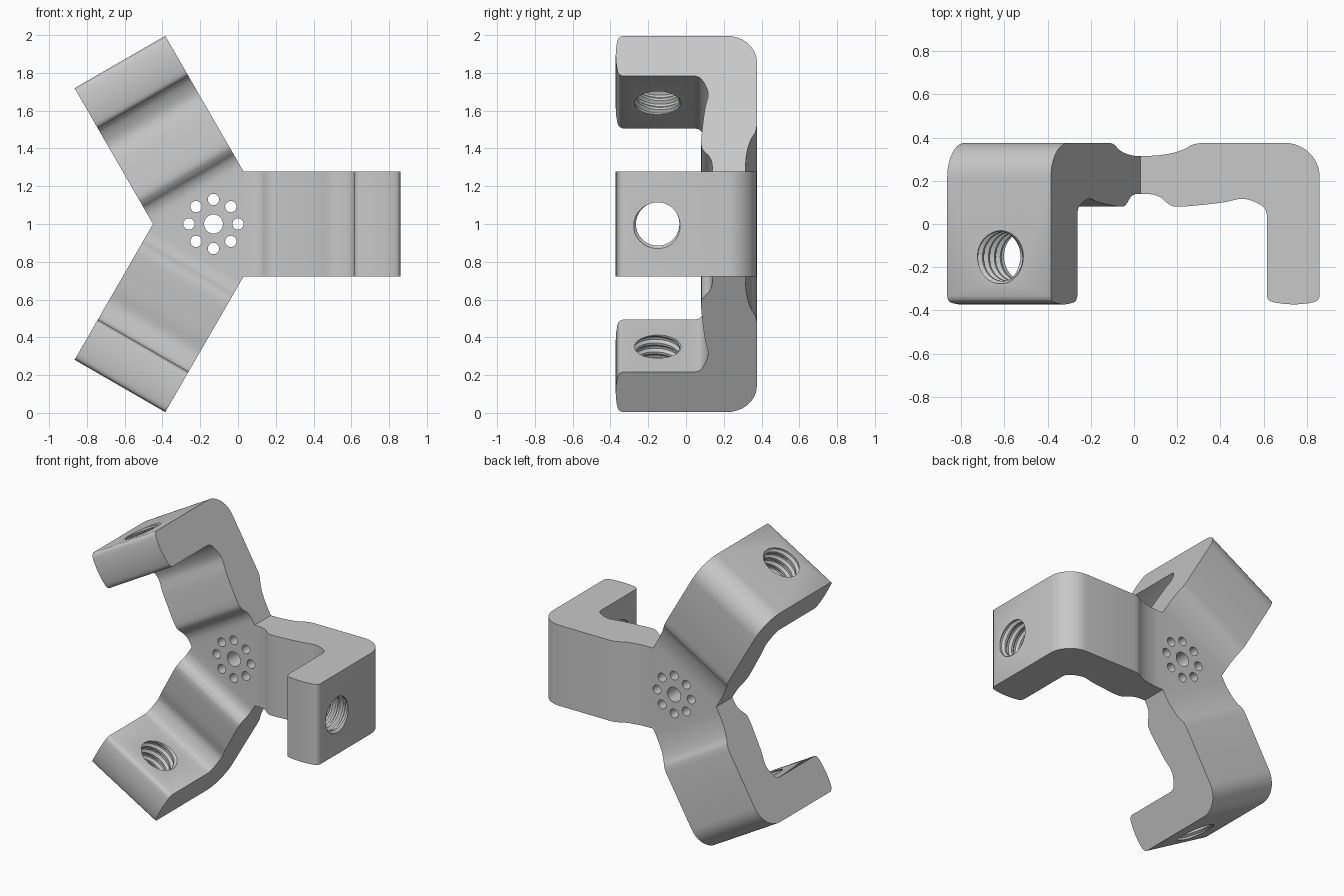
import bpy, bmesh
from math import sin, cos, pi, radians
from mathutils import Vector, Matrix

old = bpy.data.objects.get("Cube")
if old:
    bpy.data.objects.remove(old, do_unlink=True)

HALF_W = 0.277                      # half width of each arm
HUB = Matrix.Translation((-0.13, 0, 1.0))
ARMS = [HUB @ Matrix.Rotation(-radians(a), 4, 'Y') for a in (0, 120, 240)]

metal = bpy.data.materials.new("light_grey_metal")
metal.use_nodes = True
metal.diffuse_color = (0.58, 0.58, 0.58, 1)
metal.node_tree.nodes["Principled BSDF"].inputs["Base Color"].default_value = (0.58, 0.58, 0.58, 1)


def spline(pts, steps=4):
    """Smooth curve through the points."""
    p = [Vector(q) for q in pts]
    p = [2 * p[0] - p[1]] + p + [2 * p[-1] - p[-2]]
    out = []
    for a, b, c, d in zip(p, p[1:], p[2:], p[3:]):
        for s in range(steps):
            t = s / steps
            out.append(0.5 * (2 * b + (c - a) * t + (2 * a - 5 * b + 4 * c - d) * t ** 2
                              + (3 * b - a - 3 * c + d) * t ** 3))
    return out + [p[-2]]


def arc(cx, cy, rx, ry, start, end, n):
    angles = [radians(start + (end - start) * i / n) for i in range(n + 1)]
    return [Vector((cx + rx * cos(a), cy + ry * sin(a))) for a in angles]


def make_object(name, bm):
    mesh = bpy.data.meshes.new(name)
    bm.to_mesh(mesh)
    bm.free()
    obj = bpy.data.objects.new(name, mesh)
    bpy.context.collection.objects.link(obj)
    return obj


# Arm side profile: distance from hub axis, depth
profile = [Vector((-0.1, 0.315))]
profile += spline([(0.16, 0.315), (0.23, 0.317), (0.3, 0.327), (0.36, 0.345), (0.4, 0.367), (0.44, 0.375)])
profile += arc(0.83, 0.215, 0.16, 0.16, 90, 0, 12)
profile += spline([(0.99, -0.335), (0.975, -0.357), (0.93, -0.368), (0.87, -0.372),
                   (0.81, -0.368), (0.76, -0.357), (0.745, -0.335)])
profile += spline([(0.745, 0.045), (0.733, 0.075), (0.69, 0.102), (0.63, 0.117), (0.55, 0.101),
                   (0.46, 0.09), (0.33, 0.08), (0.285, 0.096), (0.255, 0.122), (0.215, 0.137), (0.16, 0.14)])
profile += [Vector((-0.1, 0.14))]


def add_arm(bm, matrix):
    """Extrude the profile and trim it to its third of the hub."""
    part = bmesh.new()
    face = part.faces.new([part.verts.new((p.x, p.y, -HALF_W)) for p in profile])
    ext = bmesh.ops.extrude_face_region(part, geom=[face])
    moved = [g for g in ext["geom"] if isinstance(g, bmesh.types.BMVert)]
    bmesh.ops.translate(part, verts=moved, vec=(0, 0, 2 * HALF_W))
    for side in (1, -1):
        bmesh.ops.bisect_plane(part, geom=part.verts[:] + part.edges[:] + part.faces[:],
                               plane_co=(0, 0, 0), plane_no=(-sin(pi / 3), 0, side * cos(pi / 3)),
                               clear_outer=True)
    part.transform(matrix)
    mesh = bpy.data.meshes.new("arm_part")
    part.to_mesh(mesh)
    part.free()
    bm.from_mesh(mesh)
    bpy.data.meshes.remove(mesh)


def add_thread(bm, matrix, seg=40, pitch=0.055, turns=6):
    """Helical cutter for the threaded hole, running along the arm."""
    radii = (0.13, 0.13, 0.115, 0.115)
    rows = []
    for k in range(4 * turns + 1):
        row = []
        for j in range(seg):
            a, r = 2 * pi * j / seg, radii[k % 4]
            row.append(bm.verts.new(matrix @ Vector((0.67 + pitch * (k / 4 + j / seg),
                                                     -0.15 + r * cos(a), r * sin(a)))))
        rows.append(row)
    faces = []
    for k in range(4 * turns):
        for j in range(seg - 1):
            faces.append(bm.faces.new((rows[k][j], rows[k][j + 1], rows[k + 1][j + 1], rows[k + 1][j])))
        if k + 5 <= 4 * turns:
            faces.append(bm.faces.new((rows[k][-1], rows[k + 4][0], rows[k + 5][0], rows[k + 1][-1])))
    # Cone caps on both open ends
    tips = [bm.verts.new(matrix @ Vector((x, -0.15, 0))) for x in (0.64, 1.12)]
    rim = {e for f in faces for e in f.edges if e.is_boundary}
    for e in rim:
        mid = matrix.inverted() @ ((e.verts[0].co + e.verts[1].co) / 2)
        bm.faces.new((e.verts[0], e.verts[1], tips[0] if mid.x < 0.85 else tips[1]))


# Three-armed bracket
bm = bmesh.new()
for m in ARMS:
    add_arm(bm, m)
bmesh.ops.remove_doubles(bm, verts=bm.verts[:], dist=0.0005)
bmesh.ops.recalc_face_normals(bm, faces=bm.faces[:])
bracket = make_object("three_arm_bracket", bm)
bracket.data.materials.append(metal)

# Cutter: threaded tip holes, centre hole and ring of small holes
bm = bmesh.new()
for m in ARMS:
    add_thread(bm, m)
holes = [(0, 0, 0.05)] + [(0.13 * cos(i * pi / 4), 0.13 * sin(i * pi / 4), 0.03) for i in range(8)]
for x, z, r in holes:
    place = HUB @ Matrix.Translation((x, 0.23, z)) @ Matrix.Rotation(pi / 2, 4, 'X')
    bmesh.ops.create_cone(bm, cap_ends=True, segments=32, radius1=r, radius2=r, depth=0.5, matrix=place)
bmesh.ops.recalc_face_normals(bm, faces=bm.faces[:])
cutter = make_object("hole_cutter", bm)
cutter.hide_render = True

cut = bracket.modifiers.new("holes", 'BOOLEAN')
cut.operation = 'DIFFERENCE'
cut.solver = 'EXACT'
cut.object = cutter
bpy.ops.object.select_all(action='DESELECT')
bracket.select_set(True)
bpy.context.view_layer.objects.active = bracket
bpy.ops.object.modifier_apply(modifier=cut.name)
bpy.data.objects.remove(cutter, do_unlink=True)
bpy.ops.object.shade_smooth_by_angle(angle=radians(30))
